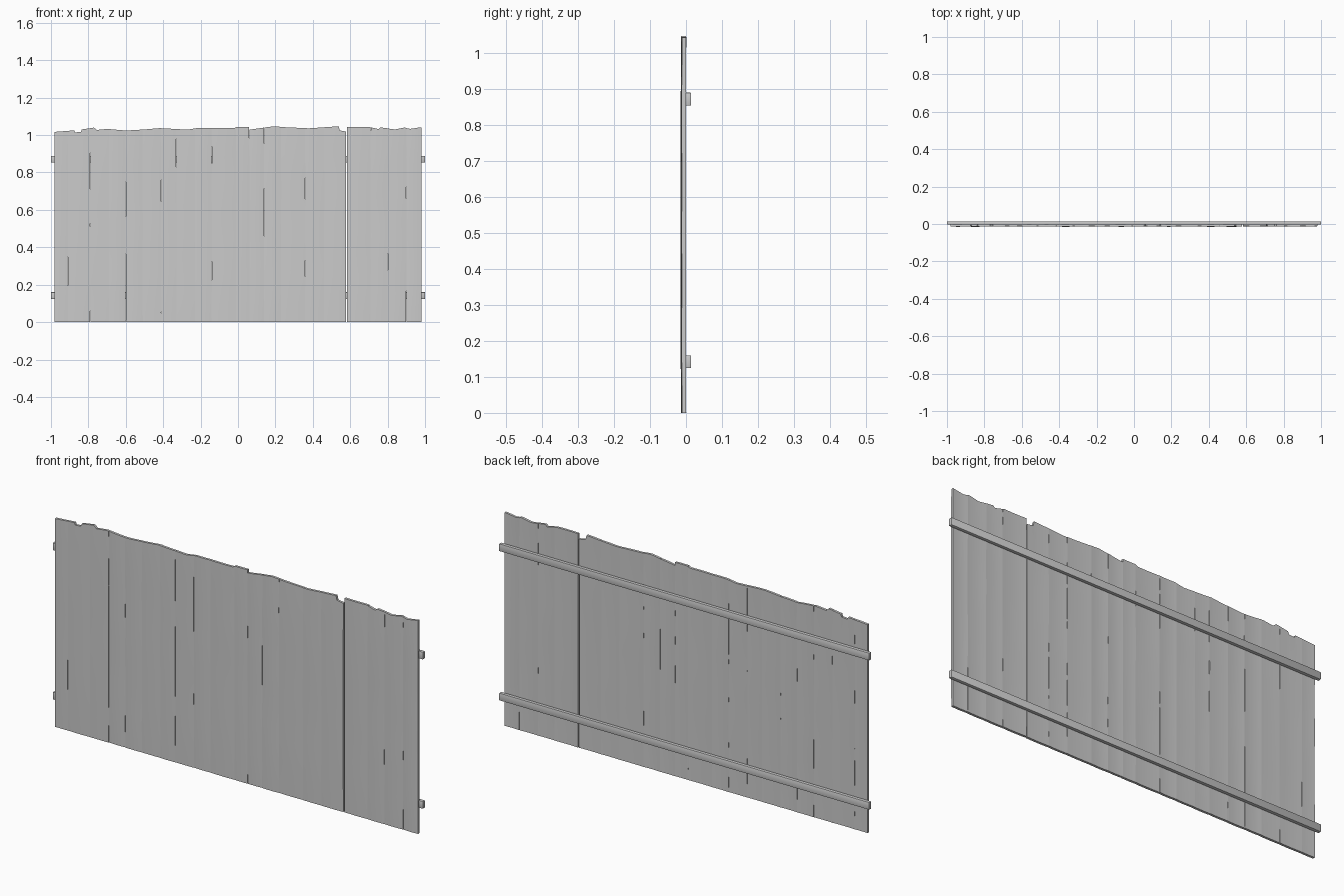
import bpy, bmesh, math, random
from mathutils import Vector, noise

if "Cube" in bpy.data.objects:
    bpy.data.objects.remove(bpy.data.objects["Cube"])

random.seed(4)

# Uneven top outline of the panel (x, z)
TOP = [(-.98, 1.017), (-.875, 1.025), (-.87, 1.014), (-.84, 1.017), (-.835, 1.03),
       (-.77, 1.04), (-.755, 1.027), (-.7, 1.033), (-.6, 1.024), (-.5, 1.03),
       (-.42, 1.037), (-.27, 1.029), (-.22, 1.037), (-.02, 1.037), (-.01, 1.044),
       (.058, 1.044), (.062, 1.029), (.19, 1.047), (.25, 1.042), (.38, 1.036),
       (.54, 1.047), (.546, 1.025), (.578, 1.019), (.582, 1.044), (.7, 1.044),
       (.75, 1.032), (.76, 1.041), (.84, 1.03), (.89, 1.04), (.92, 1.033), (.98, 1.042)]
# Seams between neighbouring planks
SEAMS = [-.98, -.91, -.79, -.69, -.6, -.51, -.41, -.33, -.23, -.14, -.01, .06,
         .14, .23, .36, .46, .58, .71, .8, .9, .98]
ROWS = 20


def top_z(x):
    for (x0, z0), (x1, z1) in zip(TOP, TOP[1:]):
        if x <= x1:
            return z0 + (z1 - z0) * max(0, x - x0) / (x1 - x0)
    return TOP[-1][1]


def half_gap(i, z):
    # Outer ends are straight; inner seams open up in places
    if i in (0, len(SEAMS) - 1):
        return 0
    if SEAMS[i] == .58:
        return .0025
    return .003 * noise.noise(Vector((i * 7.3, 0, z * 5))) - .0004


def finish(bm, name):
    bmesh.ops.recalc_face_normals(bm, faces=bm.faces)
    mesh = bpy.data.meshes.new(name)
    bm.to_mesh(mesh)
    bm.free()
    ob = bpy.data.objects.new(name, mesh)
    bpy.context.collection.objects.link(ob)
    return ob


def plank(i):
    x0, x1 = SEAMS[i], SEAMS[i + 1]
    cols = {round(x0 + (x1 - x0) * k / 6, 4) for k in range(7)}
    cols |= {x for x, z in TOP if x0 + .001 < x < x1 - .001}
    cols = sorted(cols)
    cup = random.uniform(.0006, .002)
    shift = random.uniform(-.0006, .0006)
    bm = bmesh.new()
    front, back = [], []
    for r in range(ROWS + 1):
        f_row, b_row = [], []
        for x in cols:
            t = (x - x0) / (x1 - x0)
            z = top_z(min(max(x, x0 + .002), x1 - .002)) * r / ROWS
            px = x + (1 - t) * half_gap(i, z) - t * half_gap(i + 1, z)
            # slight cupping, bowed ends and surface undulation
            dy = cup * (2 * t - 1) ** 2 + shift
            dy += .0012 * abs(2 * r / ROWS - 1) ** 4
            dy += .0006 * noise.noise(Vector((x * 9, i * 3.1, z * 4)))
            f_row.append(bm.verts.new((px, -.0142 + dy, z)))
            b_row.append(bm.verts.new((px, -.0022 + dy * .8, z)))
        front.append(f_row)
        back.append(b_row)
    n = len(cols)
    for r in range(ROWS):
        for c in range(n - 1):
            for g in (front, back):
                bm.faces.new((g[r][c], g[r][c + 1], g[r + 1][c + 1], g[r + 1][c]))
        for c in (0, n - 1):
            bm.faces.new((front[r][c], front[r + 1][c], back[r + 1][c], back[r][c]))
    for r in (0, ROWS):
        for c in range(n - 1):
            bm.faces.new((front[r][c], front[r][c + 1], back[r][c + 1], back[r][c]))
    return finish(bm, f"plank_{i + 1:02d}")


def rail(name, z):
    bm = bmesh.new()
    bmesh.ops.create_cube(bm, size=1)
    for v in bm.verts:
        v.co = (v.co.x * 2, v.co.y * .0165 + .0062, v.co.z * .036 + z)
    bmesh.ops.bevel(bm, geom=list(bm.edges), offset=.002, segments=2,
                    profile=.5, affect='EDGES')
    return finish(bm, name)


# Vertical boards, then the two horizontal rails on the back
parts = [plank(i) for i in range(len(SEAMS) - 1)]
parts += [rail("lower_rail", .142), rail("upper_rail", .871)]

bpy.ops.object.select_all(action='DESELECT')
for ob in parts:
    ob.select_set(True)
bpy.context.view_layer.objects.active = parts[0]
bpy.ops.object.shade_smooth_by_angle(angle=math.radians(35))
